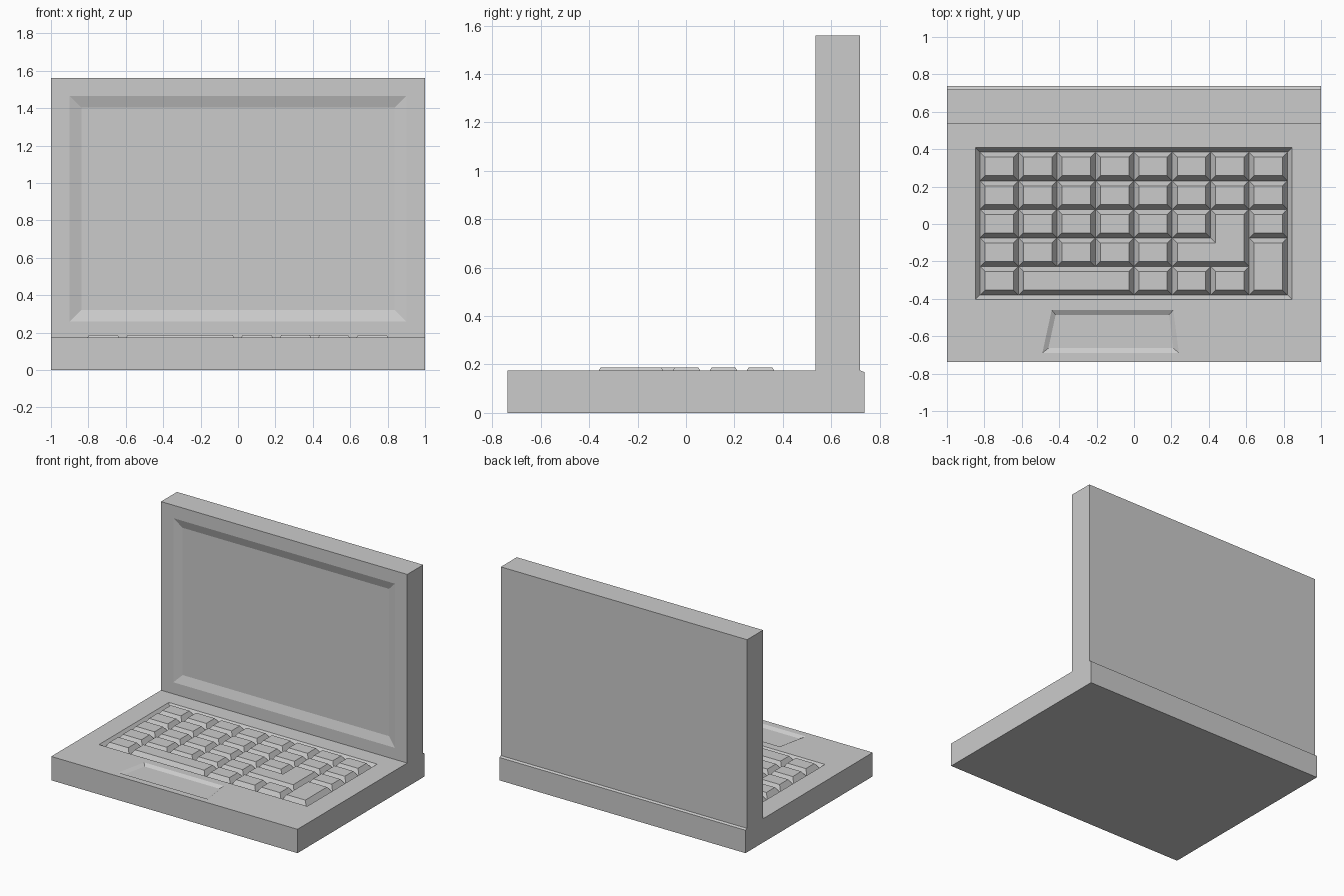
import bpy, bmesh
from math import radians
from mathutils import Vector

if "Cube" in bpy.data.objects:
    bpy.data.objects.remove(bpy.data.objects["Cube"])


def inset(pts, d):
    """Offset a counter-clockwise outline inwards by d."""
    out = []
    for i, p in enumerate(pts):
        p = Vector(p)
        a = (p - Vector(pts[i - 1])).normalized()
        b = (Vector(pts[(i + 1) % len(pts)]) - p).normalized()
        na, nb = Vector((-a.y, a.x)), Vector((-b.y, b.x))
        out.append(tuple(p + (na + nb) * d / (1 + na.dot(nb))))
    return out


def loft(name, rings):
    """Closed solid through a list of (outline, z) rings."""
    bm = bmesh.new()
    loops = [[bm.verts.new((x, y, z)) for x, y in pts] for pts, z in rings]
    for lo, hi in zip(loops, loops[1:]):
        n = len(lo)
        for i in range(n):
            bm.faces.new((lo[i], lo[(i + 1) % n], hi[(i + 1) % n], hi[i]))
    bm.faces.new(loops[0])
    bm.faces.new(loops[-1])
    bmesh.ops.recalc_face_normals(bm, faces=bm.faces)
    mesh = bpy.data.meshes.new(name)
    bm.to_mesh(mesh)
    bm.free()
    obj = bpy.data.objects.new(name, mesh)
    bpy.context.collection.objects.link(obj)
    return obj


def rect(x0, x1, y0, y1):
    return [(x0, y0), (x1, y0), (x1, y1), (x0, y1)]


def recess(target, name, outline, slope, depth, loc, tilt=0):
    """Sink a sloped panel into a surface (local z is the outward direction)."""
    cut = loft(name, [(inset(outline, slope), -depth), (outline, 0), (outline, 0.05)])
    cut.location = loc
    cut.rotation_euler.x = tilt
    cut.hide_render = True
    mod = target.modifiers.new(name, 'BOOLEAN')
    mod.operation = 'DIFFERENCE'
    mod.solver = 'EXACT'
    mod.object = cut
    bpy.context.view_layer.objects.active = target
    bpy.ops.object.modifier_apply(modifier=name)
    bpy.data.objects.remove(cut, do_unlink=True)


DECK, FLOOR, KEY_TOP, LID = 0.175, 0.145, 0.187, 0.535

# Case: side profile (y, z) of base and upright lid, swept across the width
profile = [(-0.738, 0), (0.738, 0), (0.738, 0.168), (0.72, DECK), (0.72, 1.56),
           (LID, 1.56), (LID, DECK), (-0.738, DECK)]
case = loft("laptop_case", [(profile, -1), (profile, 1)])
for v in case.data.vertices:
    y, z, x = v.co
    v.co = (x, y, z)

# Screen, keyboard well and touchpad
recess(case, "screen_recess", rect(-0.9, 0.9, 0.26, 1.465), 0.062, 0.02,
       (0, LID, 0), radians(90))
recess(case, "keyboard_recess", rect(-0.847, 0.845, -0.403, 0.408), 0.023,
       DECK - FLOOR, (0, 0, DECK))
recess(case, "touchpad_recess", [(-0.49, -0.69), (0.24, -0.69), (0.21, -0.46), (-0.44, -0.46)],
       0.026, 0.015, (0, 0, DECK))


# Keys on an 8 x 5 grid, each a tapered block
def col(i):
    return -0.823 + 0.2055 * i


def row(j):
    return 0.384 - 0.1528 * j


def key(name, outline):
    loft(name, [(outline, FLOOR), (inset(outline, 0.027), KEY_TOP)])


def block(name, c0, c1, r0, r1):
    key(name, rect(col(c0), col(c1), row(r1), row(r0)))


special = {(6, 2), (5, 3), (6, 3), (7, 3), (7, 4), (1, 4), (2, 4), (3, 4)}
for j in range(5):
    for i in range(8):
        if (i, j) not in special:
            block(f"key_{j}_{i}", i, i + 1, j, j + 1)

# Wide, tall and L-shaped keys
block("space_bar", 1, 4, 4, 5)
block("tall_key", 7, 8, 3, 5)
key("enter_key", [(col(c), row(r)) for c, r in
                  ((5, 4), (7, 4), (7, 2), (6, 2), (6, 3), (5, 3))])
